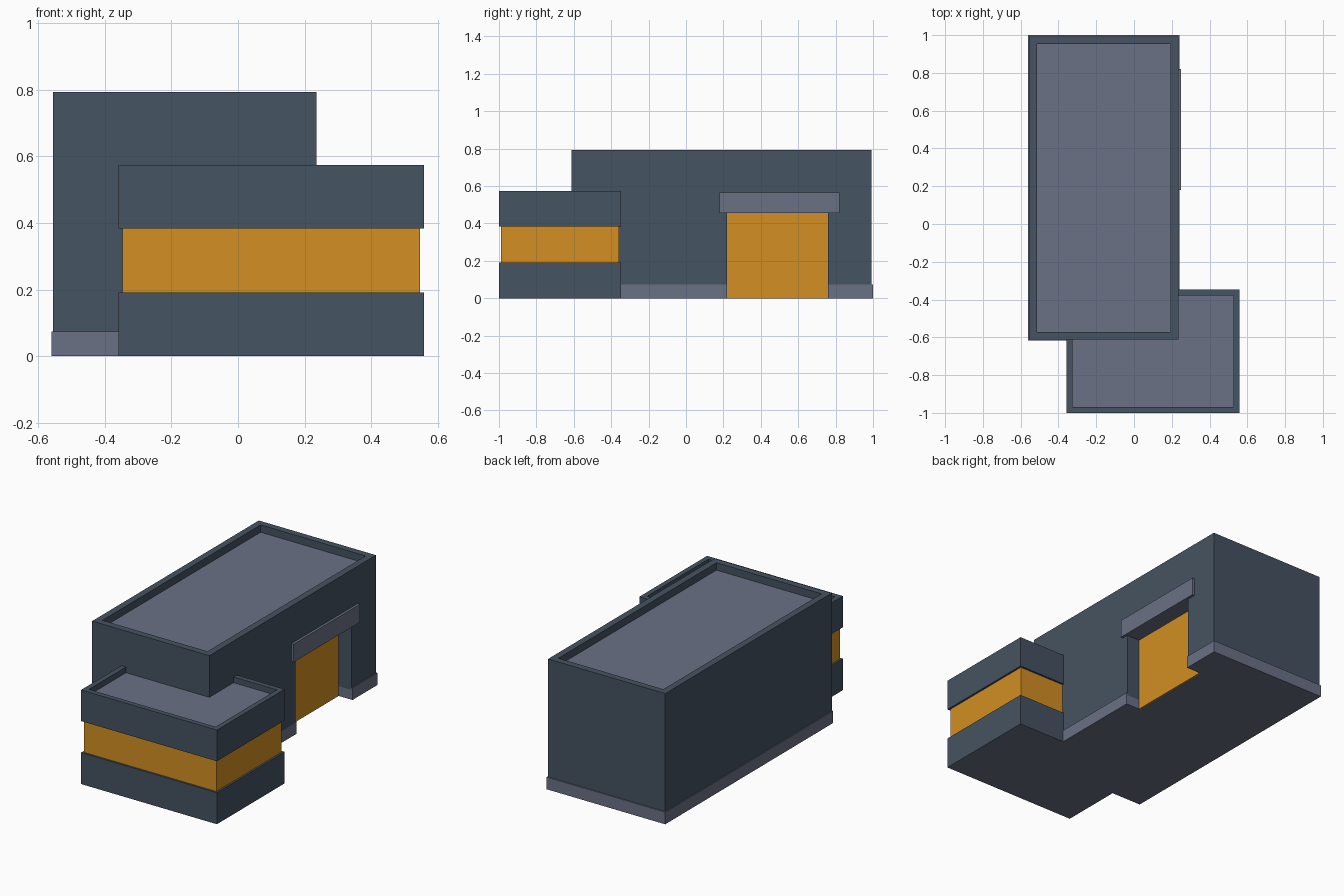
import bpy, bmesh
from mathutils import Vector

if "Cube" in bpy.data.objects:
    bpy.data.objects.remove(bpy.data.objects["Cube"])


def material(name, rgb):
    lin = [((c / 255 + 0.055) / 1.055) ** 2.4 for c in rgb]
    m = bpy.data.materials.new(name)
    m.diffuse_color = (*lin, 1)
    m.use_nodes = True
    m.node_tree.nodes["Principled BSDF"].inputs["Base Color"].default_value = m.diffuse_color
    return m


SLATE = material("slate wall", (69, 83, 97))
GREY = material("lavender grey", (107, 113, 134))
AMBER = material("amber panel", (210, 143, 35))


def box(name, x, y, z, mats, rim=0, sink=0, grey_base=False):
    """Box from ranges; rim and sink cut a recessed roof behind a parapet."""
    bm = bmesh.new()
    bmesh.ops.create_cube(bm, size=1)
    for v in bm.verts:
        v.co = Vector([r[0] if c < 0 else r[1] for c, r in zip(v.co, (x, y, z))])
    bm.normal_update()
    top = next(f for f in bm.faces if f.normal.z > 0.9)
    base = next(f for f in bm.faces if f.normal.z < -0.9)
    if grey_base:
        base.material_index = 1
    if rim:
        # first inset makes the rim, second one the inner parapet walls
        bmesh.ops.inset_region(bm, faces=[top], thickness=rim)
        bmesh.ops.inset_region(bm, faces=[top], thickness=0, depth=-sink)
        top.material_index = 1
    me = bpy.data.meshes.new(name)
    bm.to_mesh(me)
    bm.free()
    for m in mats:
        me.materials.append(m)
    ob = bpy.data.objects.new(name, me)
    bpy.context.collection.objects.link(ob)
    return ob


# Main hall and its plinth
hall = box("main_hall", (-0.555, 0.235), (-0.612, 0.993), (0.06, 0.793),
           [SLATE, GREY], rim=0.058, sink=0.045)
plinth = box("hall_plinth", (-0.56, 0.24), (-0.617, 1.0), (0, 0.074), [GREY])

# Doorway cut through hall and plinth
cutter = box("doorway_cutter", (0.14, 0.4), (0.22, 0.76), (-0.1, 0.5), [])
cutter.hide_render = True
for ob in (hall, plinth):
    mod = ob.modifiers.new("doorway", 'BOOLEAN')
    mod.operation = 'DIFFERENCE'
    mod.solver = 'EXACT'
    mod.object = cutter
    bpy.context.view_layer.objects.active = ob
    bpy.ops.object.modifier_apply(modifier=mod.name)
bpy.data.objects.remove(cutter)

# Door panel and the lintel above it
box("loading_door", (0.14, 0.147), (0.22, 0.76), (0, 0.47), [AMBER])
box("door_lintel", (0.14, 0.25), (0.18, 0.82), (0.455, 0.565), [GREY])

# Office wing: lower wall, window band, upper wall with sunken roof
OX, OY = (-0.358, 0.558), (-1.0, -0.347)
box("office_lower_wall", OX, OY, (0, 0.192), [SLATE, GREY], grey_base=True)
box("office_window_band", (-0.346, 0.546), (-0.988, -0.359), (0.18, 0.395), [AMBER])
box("office_upper_wall", OX, OY, (0.384, 0.574), [SLATE, GREY], rim=0.044, sink=0.035)
